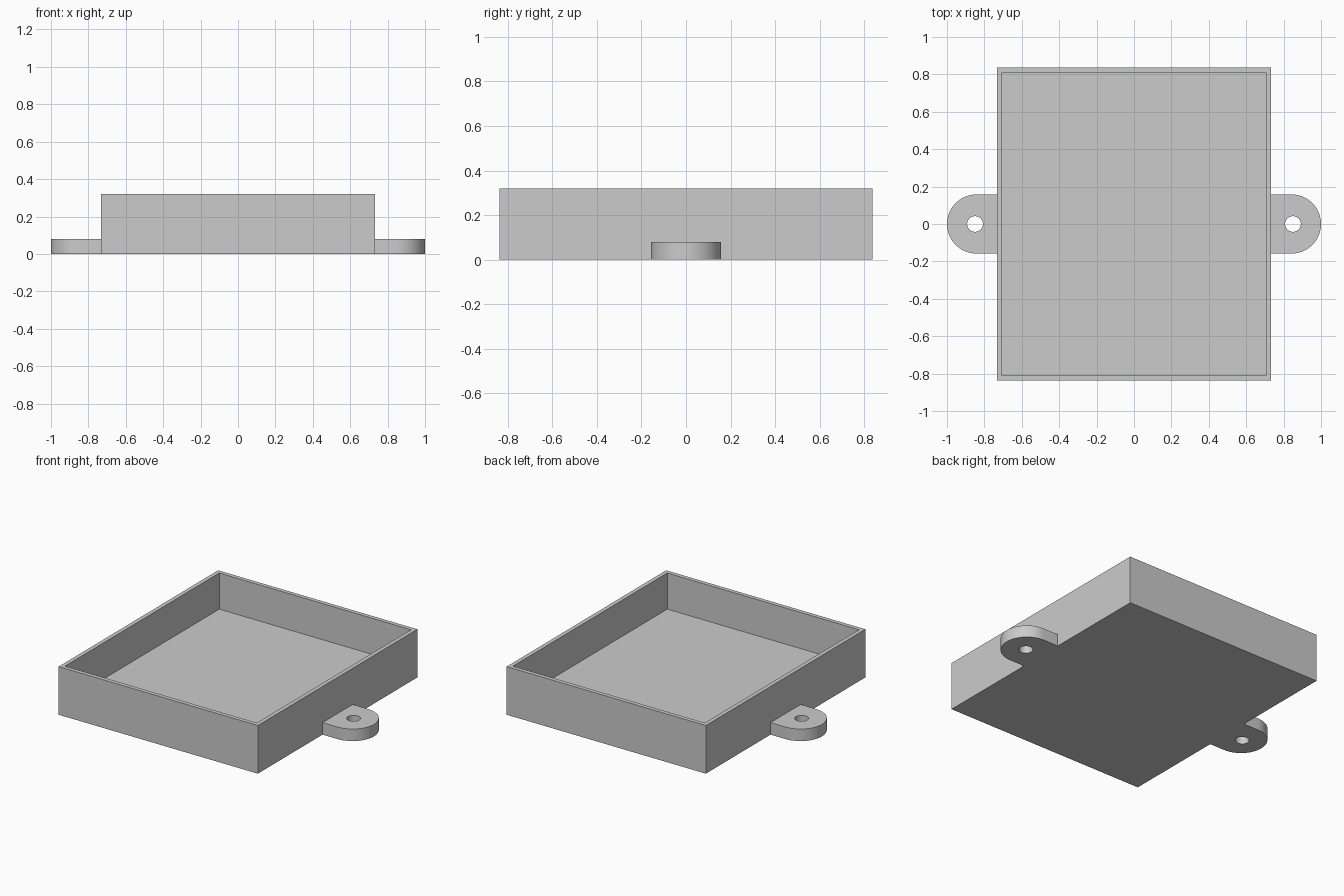
import bpy, bmesh
from math import pi, cos, sin, radians
from mathutils import Vector

cube = bpy.data.objects.get("Cube")
if cube:
    bpy.data.objects.remove(cube, do_unlink=True)

HALF_X, HALF_Y, HEIGHT = 0.732, 0.837, 0.32
WALL, FLOOR = 0.039, 0.08
EAR_R, HOLE_R, HOLE_X = 0.158, 0.042, 0.85

grey = bpy.data.materials.new("light grey")
grey.use_nodes = True
grey.diffuse_color = (0.6, 0.6, 0.6, 1)
grey.node_tree.nodes["Principled BSDF"].inputs["Base Color"].default_value = (0.6, 0.6, 0.6, 1)


def finish(name, bm):
    """Turn a bmesh into a grey object with sharp edges kept."""
    bmesh.ops.recalc_face_normals(bm, faces=bm.faces)
    mesh = bpy.data.meshes.new(name)
    bm.to_mesh(mesh)
    bm.free()
    mesh.materials.append(grey)
    obj = bpy.data.objects.new(name, mesh)
    bpy.context.collection.objects.link(obj)
    bpy.ops.object.select_all(action='DESELECT')
    obj.select_set(True)
    bpy.context.view_layer.objects.active = obj
    bpy.ops.object.shade_smooth_by_angle(angle=radians(30))


def loop(bm, points):
    """Closed ring of edges on the ground."""
    verts = [bm.verts.new((x, y, 0)) for x, y in points]
    return [bm.edges.new((v, verts[i - 1])) for i, v in enumerate(verts)]


# Open tray: a block whose top is inset and sunk to the floor
bm = bmesh.new()
bmesh.ops.create_cube(bm, size=2)
for v in bm.verts:
    v.co = Vector((v.co.x * HALF_X, v.co.y * HALF_Y, (v.co.z + 1) * HEIGHT / 2))
top = max(bm.faces, key=lambda f: f.calc_center_median().z)
bmesh.ops.inset_region(bm, faces=[top], thickness=WALL)
well = bmesh.ops.extrude_face_region(bm, geom=[top])
bmesh.ops.translate(bm, vec=(0, 0, FLOOR - HEIGHT),
                    verts=[g for g in well["geom"] if isinstance(g, bmesh.types.BMVert)])
if top.is_valid:
    bmesh.ops.delete(bm, geom=[top], context='FACES_ONLY')
finish("tray", bm)

# Mounting ears: rounded tabs with a screw hole
for side, name in ((1, "left_mounting_ear"), (-1, "right_mounting_ear")):
    bm = bmesh.new()
    steps = 32
    outline = [(HALF_X, -EAR_R)]
    for i in range(steps + 1):
        a = pi * (i / steps - 0.5)
        outline.append((1 - EAR_R + EAR_R * cos(a), EAR_R * sin(a)))
    outline.append((HALF_X, EAR_R))
    hole = [(HOLE_X + HOLE_R * cos(2 * pi * i / steps), HOLE_R * sin(2 * pi * i / steps))
            for i in range(steps)]
    edges = loop(bm, [(side * x, y) for x, y in outline])
    edges += loop(bm, [(side * x, y) for x, y in hole])
    bmesh.ops.triangle_fill(bm, edges=edges, use_beauty=True, normal=(0, 0, 1))
    base = bm.faces[:]
    raised = bmesh.ops.extrude_face_region(bm, geom=base, use_keep_orig=True)
    bmesh.ops.translate(bm, vec=(0, 0, FLOOR),
                        verts=[g for g in raised["geom"] if isinstance(g, bmesh.types.BMVert)])
    finish(name, bm)
